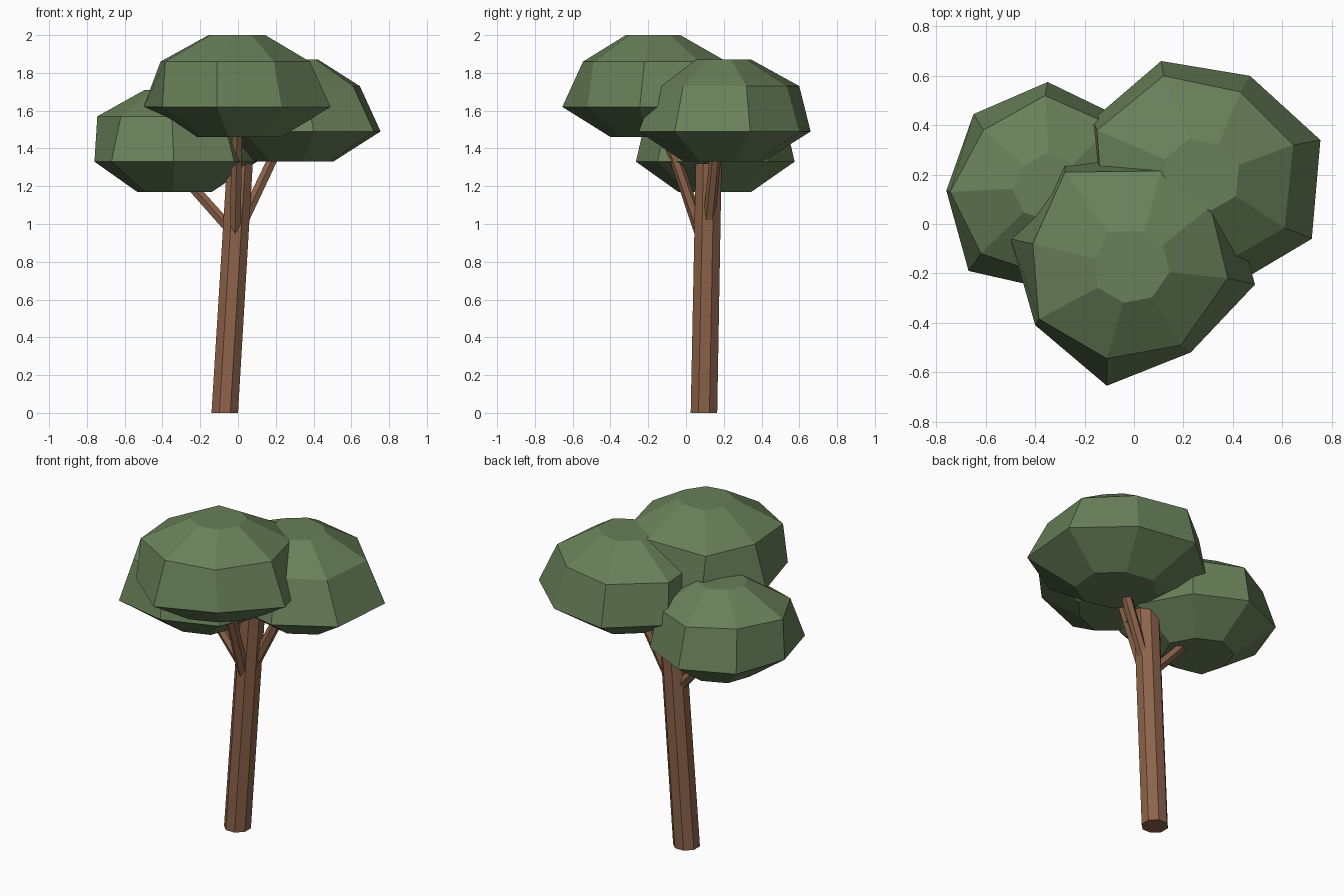
import bpy, bmesh, math
from mathutils import Vector

if "Cube" in bpy.data.objects:
    bpy.data.objects.remove(bpy.data.objects["Cube"])


def material(name, rgb):
    m = bpy.data.materials.new(name)
    m.diffuse_color = (*rgb, 1)
    m.use_nodes = True
    m.node_tree.nodes["Principled BSDF"].inputs["Base Color"].default_value = m.diffuse_color
    return m


leaf = material("leaf green", (0.14, 0.215, 0.10))
bark = material("bark brown", (0.265, 0.125, 0.068))


def loft(name, rings, mat):
    """Join equal-length rings of points, bottom to top, and cap both ends."""
    bm = bmesh.new()
    loops = [[bm.verts.new(p) for p in ring] for ring in rings]
    n = len(loops[0])
    for a, b in zip(loops, loops[1:]):
        for i in range(n):
            j = (i + 1) % n
            bm.faces.new((a[i], a[j], b[j], b[i]))
    bm.faces.new(loops[0][::-1])
    bm.faces.new(loops[-1])
    bmesh.ops.recalc_face_normals(bm, faces=bm.faces[:])
    mesh = bpy.data.meshes.new(name)
    bm.to_mesh(mesh)
    bm.free()
    mesh.materials.append(mat)
    obj = bpy.data.objects.new(name, mesh)
    bpy.context.collection.objects.link(obj)


def crown(name, base, centre, rim, shoulder):
    """Faceted leaf mass: small base, wide rim, shoulder and small flat top."""
    c = Vector(centre)

    def ring(points, z, scale=1.0):
        return [(*(c + (Vector(p) - c) * scale), z) for p in points]

    loft(name, [ring(rim, base, 0.46), ring(rim, base + 0.16),
                ring(shoulder, base + 0.40), ring(shoulder, base + 0.54, 0.38)], leaf)


def limb(name, start, end, r0, r1, sides=8, level=False):
    """Tapered prism from start to end; level keeps its ends horizontal."""
    s, e = Vector(start), Vector(end)
    d = Vector((0, 0, 1)) if level else (e - s).normalized()
    u = d.cross(Vector((0, 1, 0))).normalized() if not level else Vector((1, 0, 0))
    v = d.cross(u)
    angles = [(i + 0.5) * math.tau / sides for i in range(sides)]
    loft(name, [[p + r * (u * math.cos(a) + v * math.sin(a)) for a in angles]
                for p, r in ((s, r0), (e, r1))], bark)


# Three overlapping leaf masses
crown("front_crown", 1.46, (0.0, -0.18),
      [(-0.11, -0.655), (0.23, -0.52), (0.49, -0.245), (0.40, 0.08),
       (0.08, 0.26), (-0.28, 0.25), (-0.50, -0.06), (-0.40, -0.41)],
      [(-0.11, -0.545), (0.19, -0.49), (0.38, -0.22), (0.31, 0.07),
       (0.11, 0.215), (-0.28, 0.21), (-0.41, -0.08), (-0.385, -0.385)])
crown("right_crown", 1.33, (0.29, 0.19),
      [(0.11, 0.66), (-0.17, 0.42), (-0.19, 0.10), (0.03, -0.16),
       (0.40, -0.25), (0.72, -0.06), (0.755, 0.34), (0.47, 0.60)],
      [(0.12, 0.60), (-0.15, 0.38), (-0.13, 0.10), (0.07, -0.11),
       (0.36, -0.16), (0.61, -0.015), (0.645, 0.32), (0.43, 0.535)])
crown("left_crown", 1.17, (-0.34, 0.15),
      [(-0.35, 0.575), (-0.65, 0.445), (-0.76, 0.135), (-0.67, -0.19),
       (-0.34, -0.265), (-0.02, -0.15), (0.10, 0.15), (-0.06, 0.435)],
      [(-0.36, 0.52), (-0.61, 0.38), (-0.745, 0.13), (-0.62, -0.12),
       (-0.35, -0.21), (-0.08, -0.10), (0.02, 0.15), (-0.09, 0.40)])

# Leaning trunk and the three branches that hold the leaf masses
limb("trunk", (-0.07, 0.095, 0.0), (0.01, 0.12, 1.32), 0.076, 0.074, level=True)
limb("left_branch", (-0.03, 0.12, 0.96), (-0.28, 0.14, 1.24), 0.032, 0.030, sides=6)
limb("right_branch", (0.02, 0.12, 1.00), (0.21, 0.16, 1.40), 0.032, 0.030, sides=6)
limb("front_branch", (-0.015, 0.08, 0.95), (-0.005, -0.11, 1.50), 0.034, 0.030, sides=6)
